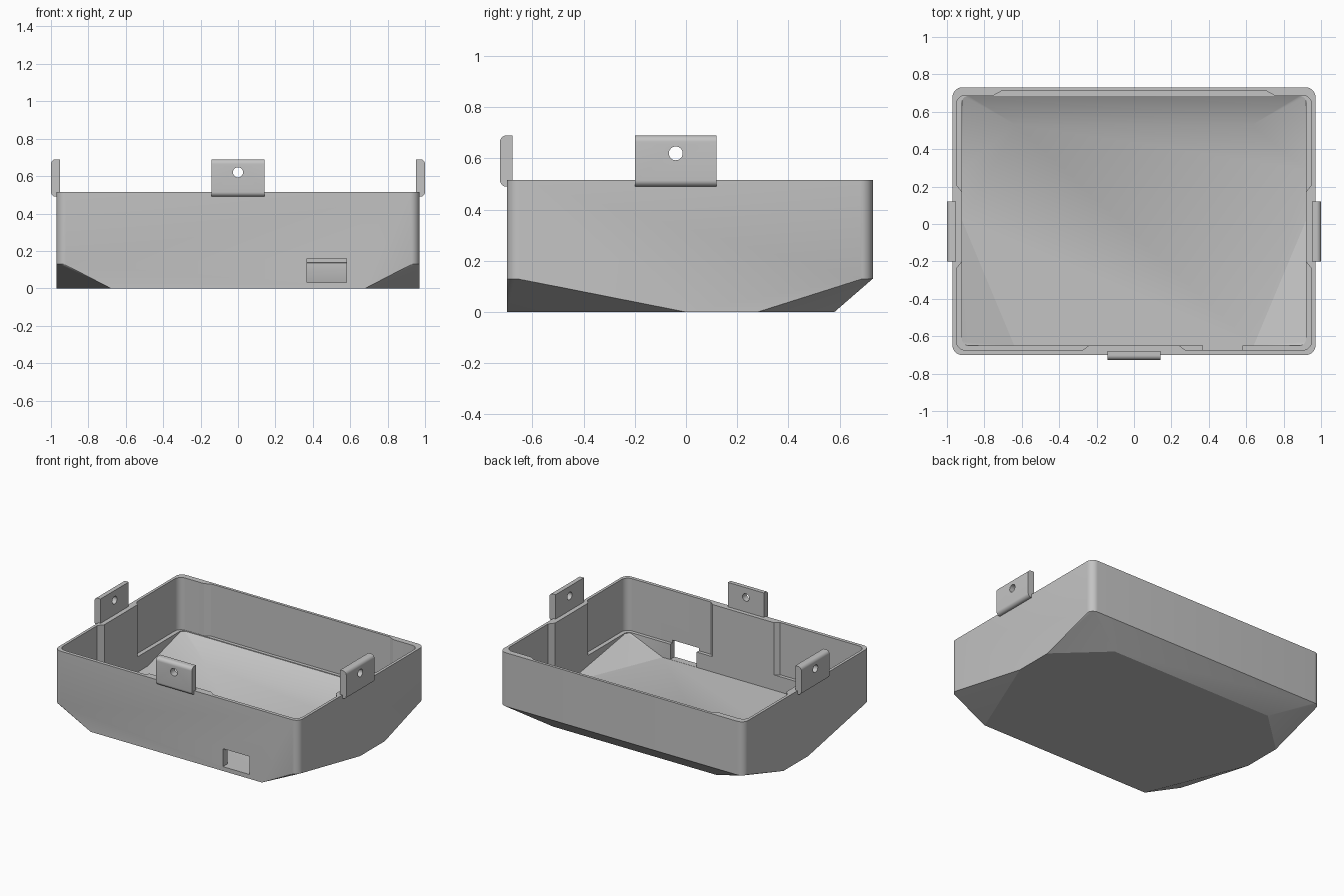
import bpy
import bmesh
from math import sin, cos, pi, radians
from mathutils import Matrix

cube = bpy.data.objects.get("Cube")
if cube:
    bpy.data.objects.remove(cube, do_unlink=True)

grey = bpy.data.materials.new("plain_grey")
grey.use_nodes = True
GREY = (0.55, 0.55, 0.55, 1)
grey.diffuse_color = GREY
for node in grey.node_tree.nodes:
    if node.type == 'BSDF_PRINCIPLED':
        node.inputs["Base Color"].default_value = GREY
        node.inputs["Roughness"].default_value = 0.6


def finish(name, bm):
    bmesh.ops.recalc_face_normals(bm, faces=bm.faces)
    mesh = bpy.data.meshes.new(name)
    bm.to_mesh(mesh)
    bm.free()
    mesh.materials.append(grey)
    obj = bpy.data.objects.new(name, mesh)
    bpy.context.collection.objects.link(obj)
    return obj


def arc(cx, cy, r, start, steps=8):
    """Quarter circle, anticlockwise from the start angle in degrees."""
    angles = [radians(start) + pi / 2 * i / steps for i in range(steps + 1)]
    return [(cx + r * cos(a), cy + r * sin(a)) for a in angles]


def rounded_rect(x, y0, y1, r):
    return (arc(x - r, y0 + r, r, -90) + arc(x - r, y1 - r, r, 0)
            + arc(r - x, y1 - r, r, 90) + arc(r - x, y0 + r, r, 180))


def tray_hull(name, outline, z_top, z_knee, half_base, z_base):
    """Rounded box whose underside tapers to a smaller flat base."""
    bm = bmesh.new()
    for z in (z_top, z_knee):
        for x, y in outline:
            bm.verts.new((x, y, z))
    for x, y in half_base:
        for side in (-1, 1):
            bm.verts.new((side * x, y, z_base))
    hull = bmesh.ops.convex_hull(bm, input=bm.verts)
    loose = {g for g in hull["geom_interior"] if isinstance(g, bmesh.types.BMVert)}
    bmesh.ops.delete(bm, geom=list(loose), context='VERTS')
    bmesh.ops.dissolve_limit(bm, angle_limit=radians(0.5),
                             verts=bm.verts, edges=bm.edges)
    return finish(name, bm)


def prism(name, outline, z0, z1):
    bm = bmesh.new()
    face = bm.faces.new([bm.verts.new((x, y, z0)) for x, y in outline])
    top = bmesh.ops.extrude_face_region(bm, geom=[face])["geom"]
    bmesh.ops.translate(bm, vec=(0, 0, z1 - z0),
                        verts=[v for v in top if isinstance(v, bmesh.types.BMVert)])
    return finish(name, bm)


def activate(obj):
    bpy.ops.object.select_all(action='DESELECT')
    obj.select_set(True)
    bpy.context.view_layer.objects.active = obj


def cut(obj, cutter):
    cutter.hide_render = True
    activate(obj)
    mod = obj.modifiers.new("cut", 'BOOLEAN')
    mod.operation = 'DIFFERENCE'
    mod.solver = 'EXACT'
    mod.object = cutter
    bpy.ops.object.modifier_apply(modifier=mod.name)
    bpy.data.objects.remove(cutter, do_unlink=True)


def smooth(obj):
    activate(obj)
    bpy.ops.object.shade_smooth_by_angle(angle=radians(20))


# Tray body with a tapered underside
body = tray_hull("tray_body", rounded_rect(0.97, -0.70, 0.73, 0.05), 0.515, 0.13,
                 [(0.68, -0.70), (0.97, 0), (0.97, 0.28), (0.65, 0.58)], 0)

# Hollow interior following the same taper
cut(body, tray_hull("cavity", rounded_rect(0.92, -0.65, 0.685, 0.035), 0.7, 0.135,
                    [(0.64, -0.65), (0.92, 0.02), (0.92, 0.29), (0.63, 0.53)], 0.03))

# Shallow wall pockets, leaving thick wall behind the tabs
half = [(0.23, -0.64), (0.275, -0.675)]
half += arc(0.90, -0.625, 0.05, -90)
half += [(0.95, -0.24), (0.91, -0.19), (0.91, 0.16), (0.95, 0.21)]
half += arc(0.90, 0.638, 0.05, 0)
half += [(0.75, 0.688), (0.71, 0.71)]
cut(body, prism("wall_pockets", half + [(-x, y) for x, y in reversed(half)], 0.14, 0.7))

# Connector opening low in the front wall
cut(body, prism("opening", [(0.37, -0.8), (0.58, -0.8), (0.58, -0.6), (0.37, -0.6)],
                0.031, 0.16))
smooth(body)


# Mounting tabs on the rim, each with a screw hole
def tab(name, width, place, turn):
    thick, z0, z1, r = 0.048, 0.49, 0.69, 0.025
    # section in depth and height, rounded along the outer edges
    section = ([(thick, z0), (thick, z1)] + arc(r, z1 - r, r, 90)
               + arc(r, z0 + r, r, 180))
    obj = prism(name, section, -width / 2, width / 2)
    # lay the section upright: depth to y, height to z, extrusion to x
    obj.data.transform(Matrix(((0, 0, 1, 0), (1, 0, 0, 0), (0, 1, 0, 0), (0, 0, 0, 1))))
    bm = bmesh.new()
    bmesh.ops.create_cone(bm, cap_ends=True, segments=32, radius1=0.027, radius2=0.027,
                          depth=0.3, matrix=Matrix.Translation((0, 0, 0.62))
                          @ Matrix.Rotation(pi / 2, 4, 'X'))
    cut(obj, finish("screw_hole", bm))
    obj.data.transform(Matrix.Translation(place) @ Matrix.Rotation(turn, 4, 'Z'))
    smooth(obj)


tab("front_tab", 0.285, (0, -0.727, 0), 0)
tab("left_tab", 0.32, (1, -0.04, 0), pi / 2)
tab("right_tab", 0.32, (-1, -0.04, 0), -pi / 2)
